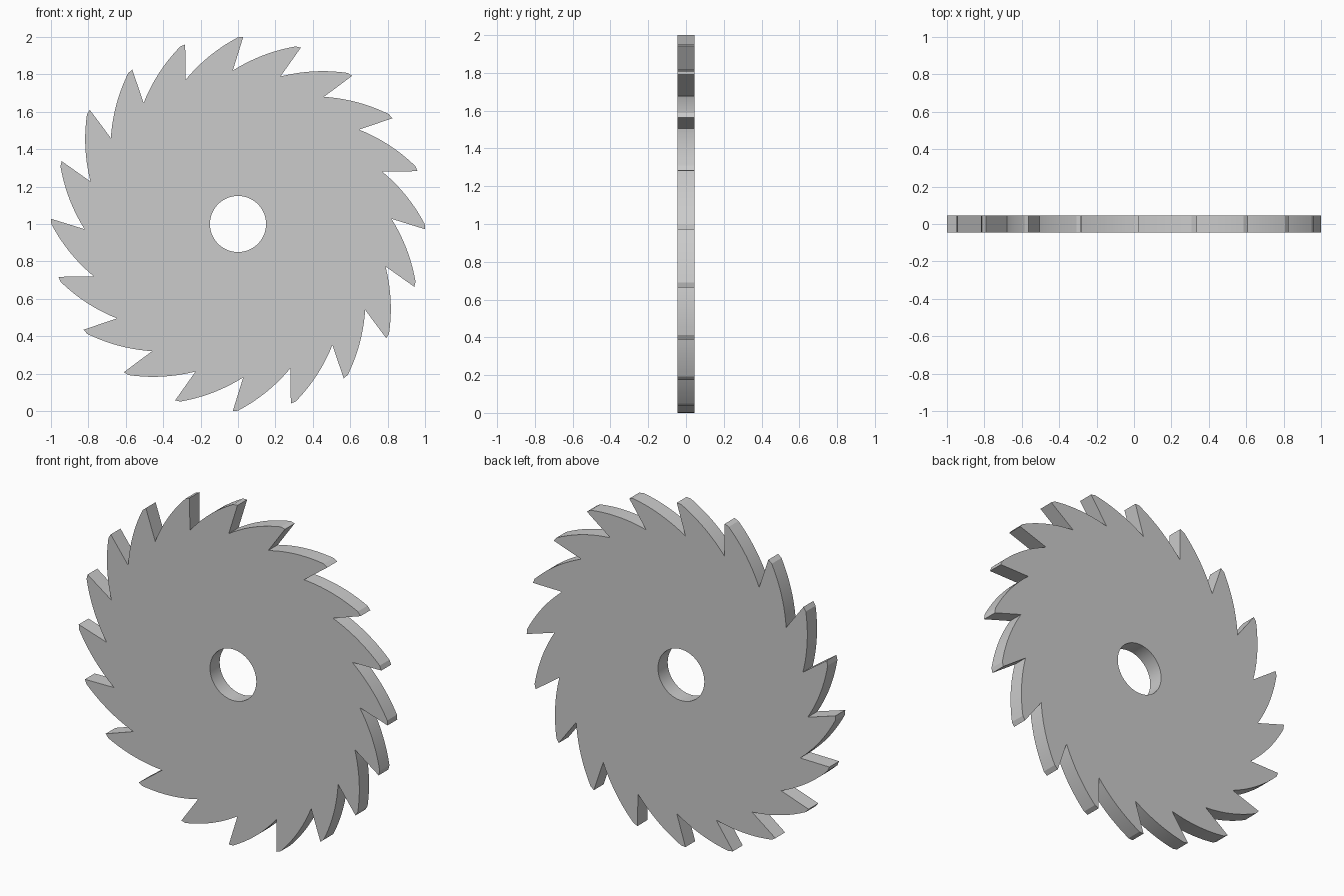
import bpy, bmesh
from math import cos, sin, pi, radians
from mathutils import Vector, Matrix

if "Cube" in bpy.data.objects:
    bpy.data.objects.remove(bpy.data.objects["Cube"])

TEETH, HALF_T, BORE_R, CENTRE_Z = 20, 0.045, 0.15, 1.0
ARC_STEPS, BULGE = 10, 0.018

# One tooth, clockwise side first: cutting tip, small land, curved back, gullet
tip, land, gullet = Vector((0.028, 1.0)), Vector((0.0, 0.998)), Vector((-0.028, 0.82))
next_gullet = Matrix.Rotation(2 * pi / TEETH, 2) @ gullet
chord = next_gullet - land
outward = Vector((chord.y, -chord.x)).normalized()
if outward.dot(land) < 0:
    outward = -outward
tooth = [gullet, tip, land]
for i in range(1, ARC_STEPS):
    t = i / ARC_STEPS
    tooth.append(land + chord * t + outward * BULGE * 4 * t * (1 - t))

# Repeat the tooth around the rim, and make the bore circle
rim = [Matrix.Rotation(2 * pi * k / TEETH, 2) @ p for k in range(TEETH) for p in tooth]
bore = [Vector((BORE_R * cos(2 * pi * k / 64), BORE_R * sin(2 * pi * k / 64))) for k in range(64)]

bm = bmesh.new()
edges = []
for loop in (rim, bore):
    vs = [bm.verts.new((p.x, -HALF_T, p.y + CENTRE_Z)) for p in loop]
    edges += [bm.edges.new((vs[i - 1], vs[i])) for i in range(len(vs))]

# Fill the disc and give it thickness
bmesh.ops.triangle_fill(bm, edges=edges, use_beauty=True, normal=(0, -1, 0))
res = bmesh.ops.extrude_face_region(bm, geom=bm.faces[:], use_keep_orig=True)
moved = [g for g in res["geom"] if isinstance(g, bmesh.types.BMVert)]
bmesh.ops.translate(bm, verts=moved, vec=(0, 2 * HALF_T, 0))
bmesh.ops.recalc_face_normals(bm, faces=bm.faces[:])

mesh = bpy.data.meshes.new("saw_blade")
bm.to_mesh(mesh)
bm.free()
blade = bpy.data.objects.new("saw_blade", mesh)
bpy.context.collection.objects.link(blade)
bpy.context.view_layer.objects.active = blade
blade.select_set(True)
bpy.ops.object.shade_smooth_by_angle(angle=radians(20))
